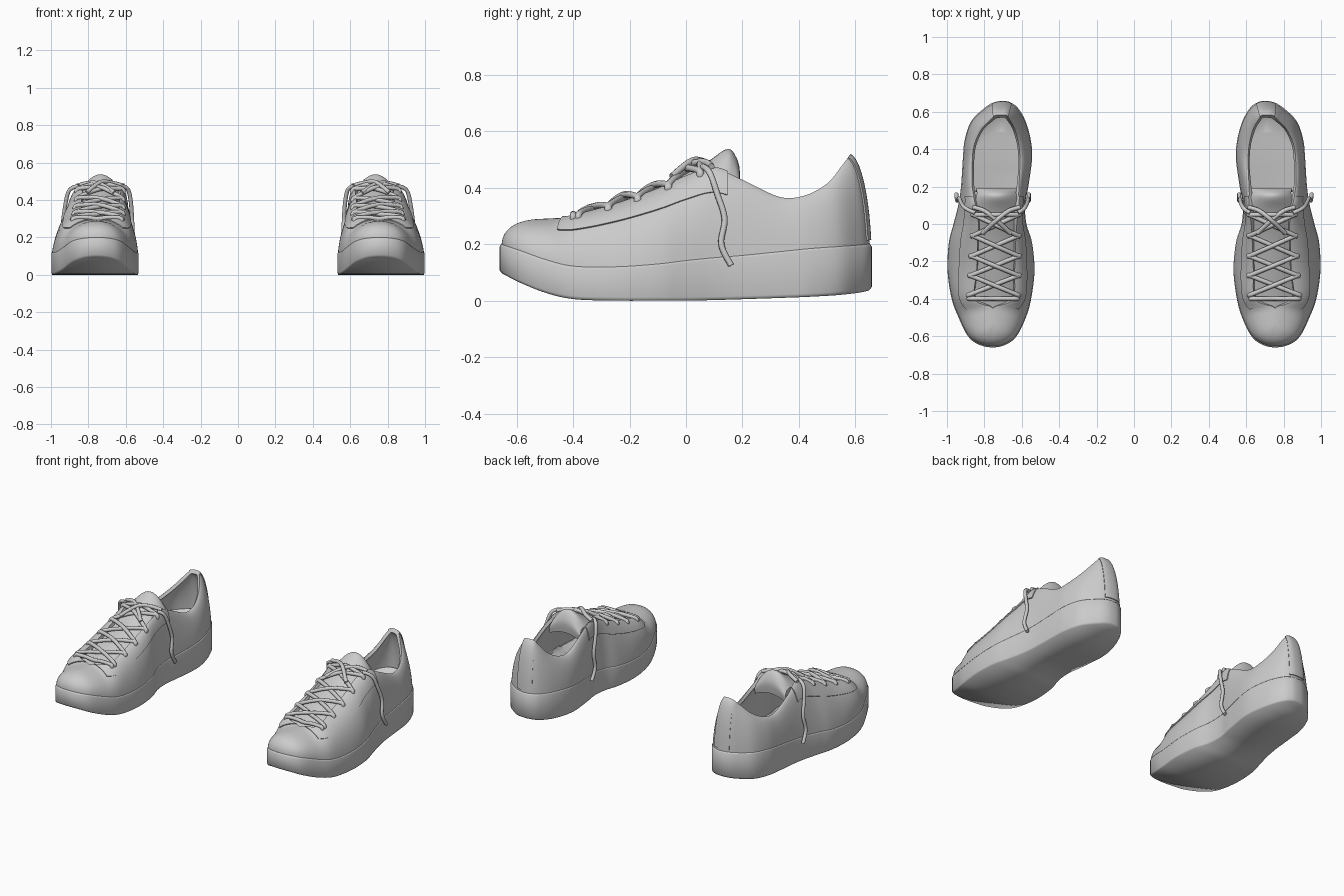
import bpy, bmesh, math
from mathutils import Vector

if "Cube" in bpy.data.objects:
    bpy.data.objects.remove(bpy.data.objects["Cube"])

# Stations toe to heel: y, inner x, outer x, sole bottom z, sole top z
SOLE = [(-.66, .755, .755, .095, .20), (-.645, .685, .83, .088, .195), (-.60, .628, .888, .065, .18),
        (-.50, .578, .938, .026, .145), (-.40, .55, .975, .005, .122), (-.25, .532, .997, 0, .12),
        (-.10, .545, .99, 0, .13), (0, .575, .965, 0, .142), (.10, .582, .94, .002, .152),
        (.20, .565, .925, .005, .16), (.35, .545, .915, .01, .175), (.45, .552, .905, .014, .185),
        (.55, .58, .87, .02, .192), (.62, .62, .80, .028, .197), (.65, .66, .75, .034, .2),
        (.658, .70, .70, .036, .2)]
# Upper edge at the same stations: y, inner x, outer x, z
TOP = [(-.55, .755, .755, .285), (-.545, .755, .755, .287), (-.525, .755, .755, .289),
       (-.45, .755, .755, .293), (-.40, .65, .85, .298), (-.25, .64, .84, .338),
       (-.10, .635, .835, .392), (0, .63, .83, .437), (.10, .62, .845, .468),
       (.20, .615, .865, .428), (.33, .61, .865, .368), (.42, .615, .855, .372),
       (.50, .635, .82, .415), (.55, .66, .775, .475), (.575, .68, .745, .508),
       (.58, .705, .705, .515)]
SUB = 6
MID = Vector((.735, 0, 0))


def spline(pts, sub, closed=False):
    """Catmull-Rom through tuples of any size."""
    n, out = len(pts), []
    get = (lambda i: pts[i % n]) if closed else (lambda i: pts[min(max(i, 0), n - 1)])
    for i in range(n if closed else n - 1):
        for k in range(sub):
            t = k / sub
            out.append([.5 * (2*b + (c - a)*t + (2*a - 5*b + 4*c - d)*t*t + (3*b - a - 3*c + d)*t**3)
                        for a, b, c, d in zip(get(i-1), get(i), get(i+1), get(i+2))])
    if not closed:
        out.append(list(pts[-1]))
    return out


def station(r, side):
    s, t = SOLE[r], TOP[r]
    return (s[side], s[0], s[3], s[4], t[side], t[0], t[3])


LAST = len(SOLE) - 1
RING = spline([station(r, 2) for r in range(LAST + 1)] +
              [station(r, 1) for r in range(LAST - 1, 0, -1)], SUB, True)
N = len(RING)
for p in RING:                     # closed toe cap meets on its centre line
    if p[5] < -.449:
        p[4] = .755


def ring_at(scale, z_of):
    out = []
    for p in RING:
        q = MID + (Vector((p[0], p[1], 0)) - MID) * scale
        out.append(Vector((q.x, q.y, z_of(p))))
    return out


def upper_point(i, v):
    p = RING[i % N]
    a = v * math.pi / 2
    toe = min(max((-.2 - p[5]) / .3, 0), 1)          # fuller section at the toe
    c = 1 - math.cos(a)
    h = (.25 * v + .75 * c) * (1 - toe) + c ** 1.15 * toe
    base = MID + (Vector((p[0], p[1], 0)) - MID) * .99
    z0 = p[3] - .01
    return Vector((base.x + (p[4] - base.x) * h, base.y + (p[5] - base.y) * h,
                   z0 + (p[6] - z0) * (.15 * v + .85 * math.sin(a))))


def finish(ob, angle=40):
    """Mirror to the other foot, apply, shade."""
    m = ob.modifiers.new("pair", 'MIRROR')
    m.use_mirror_merge = False
    bpy.ops.object.select_all(action='DESELECT')
    ob.select_set(True)
    bpy.context.view_layer.objects.active = ob
    bpy.ops.object.convert(target='MESH')
    bpy.ops.object.shade_smooth_by_angle(angle=math.radians(angle))


def grid(name, rows, closed=False, caps=(), thick=0, offset=-1, angle=40):
    bm = bmesh.new()
    vs = [[bm.verts.new(p) for p in row] for row in rows]
    n = len(rows[0])
    for a, b in zip(vs, vs[1:]):
        for i in range(n if closed else n - 1):
            j = (i + 1) % n
            bm.faces.new((a[i], a[j], b[j], b[i]))
    for row, flip in caps:         # strips across from outer to inner side
        for i in range(n // 2):
            f = list(dict.fromkeys([vs[row][k % n] for k in (i, i + 1, n - i - 1, n - i)]))
            bm.faces.new(f[::-1] if flip else f)
    bmesh.ops.remove_doubles(bm, verts=bm.verts, dist=.0005)
    me = bpy.data.meshes.new(name)
    bm.to_mesh(me)
    bm.free()
    ob = bpy.data.objects.new(name, me)
    bpy.context.collection.objects.link(ob)
    if thick:
        s = ob.modifiers.new("thickness", 'SOLIDIFY')
        s.thickness, s.offset = thick, offset
    finish(ob, angle)


def tube(name, paths, radius):
    cu = bpy.data.curves.new(name, 'CURVE')
    cu.dimensions = '3D'
    cu.bevel_depth, cu.bevel_resolution, cu.use_fill_caps = radius, 2, True
    for path in paths:
        pts = spline([tuple(p) for p in path], 6)
        sp = cu.splines.new('POLY')
        sp.points.add(len(pts) - 1)
        for q, p in zip(sp.points, pts):
            q.co = (*p, 1)
    ob = bpy.data.objects.new(name, cu)
    bpy.context.collection.objects.link(ob)
    finish(ob, 60)


def panel(name, i0, i1, v0, v1, thick):
    grid(name, [[upper_point(i, v0 + (v1 - v0) * k / 10) for i in range(i0, i1 + 1)]
                for k in range(11)], thick=thick, offset=1)


# Sole with vertical wall, softly shaded into the bottom
grid("sole", [ring_at(.985, lambda p: p[2]), ring_at(1, lambda p: p[2] + .012),
              ring_at(1, lambda p: p[3] - .008), ring_at(.99, lambda p: p[3])],
     True, caps=((0, True), (3, False)), angle=120)

# Dished footbed inside the shoe
grid("insole", [ring_at(.93, lambda p: p[3] + (.05 if p[1] > -.1 else .012)),
                ring_at(.86, lambda p: p[3] + .02), ring_at(.75, lambda p: p[3] + .01)],
     True, caps=((2, False),))

# Upper shell, open at throat and collar
grid("upper", [[upper_point(i, k / 14) for i in range(N)] for k in range(15)], True,
     thick=.02, angle=60)

# Lace stays along the throat and heel tab
panel("outer_lace_stay", 4 * SUB - 4, 9 * SUB - 3, .56, 1, .006)
panel("inner_lace_stay", N - 9 * SUB + 3, N - 4 * SUB + 4, .56, 1, .006)
panel("heel_tab", LAST * SUB - 7, LAST * SUB + 7, .05, 1, .006)

# Tongue: arched strip folded over at its top; path = y, z, half width, side drop
TONGUE = spline([(-.49, .265, .09, .02), (-.38, .298, .115, .03), (-.25, .345, .12, .035),
                 (-.1, .402, .12, .04), (0, .45, .12, .045), (.08, .495, .12, .06),
                 (.14, .535, .11, .085), (.168, .525, .105, .085), (.19, .47, .11, .06),
                 (.185, .40, .11, .03)], 5)
grid("tongue", [[Vector((.735 + w * u / 6, y, z - d * (u / 6) ** 2)) for u in range(-6, 7)]
                for y, z, w, d in TONGUE], thick=.015)


def eyelet(y, outer):
    idx = range(4 * SUB - 2, 9 * SUB)
    idx = idx if outer else [N - i for i in idx]
    i = min(idx, key=lambda i: abs(RING[i][5] - y))
    return upper_point(i, .86) + Vector((0, 0, .012))


def cross(a, b, lift):
    m = (a + b) / 2
    t = min(TONGUE[:36], key=lambda t: abs(t[0] - m.y))
    m.z = t[1] + lift
    return [a - Vector((0, 0, .025)), a, a.lerp(m, .55) + Vector((0, 0, .005)), m,
            b.lerp(m, .55) + Vector((0, 0, .005)), b, b - Vector((0, 0, .025))]


# Criss-cross laces
rows_y = [-.385, -.28, -.175, -.06, .055]
laces = [cross(eyelet(-.395, True), eyelet(-.395, False), .01)]
for y0, y1 in zip(rows_y, rows_y[1:]):
    laces.append(cross(eyelet(y0, True), eyelet(y1, False), .008))
    laces.append(cross(eyelet(y0, False), eyelet(y1, True), .018))
laces.append(cross(eyelet(.055, True), eyelet(.055, False), .014))
# Bow tie crossing towards the loose ends
laces.append([(.66, -.05, .44), (.735, .02, .485), (.80, .07, .49), (.86, .09, .475)])
laces.append([(.81, -.05, .44), (.735, .02, .495), (.67, .07, .49), (.61, .09, .475)])
tube("laces", laces, .012)

# Loose lace ends hanging on both sides
tube("lace_ends", [
    [(.85, .06, .475), (.885, .075, .465), (.908, .09, .44), (.922, .11, .38), (.935, .137, .29),
     (.945, .125, .2), (.95, .16, .125)],
    [(.62, .06, .475), (.596, .075, .465), (.582, .09, .44), (.572, .11, .38), (.566, .135, .29),
     (.563, .125, .2), (.562, .16, .125)]], .011)
